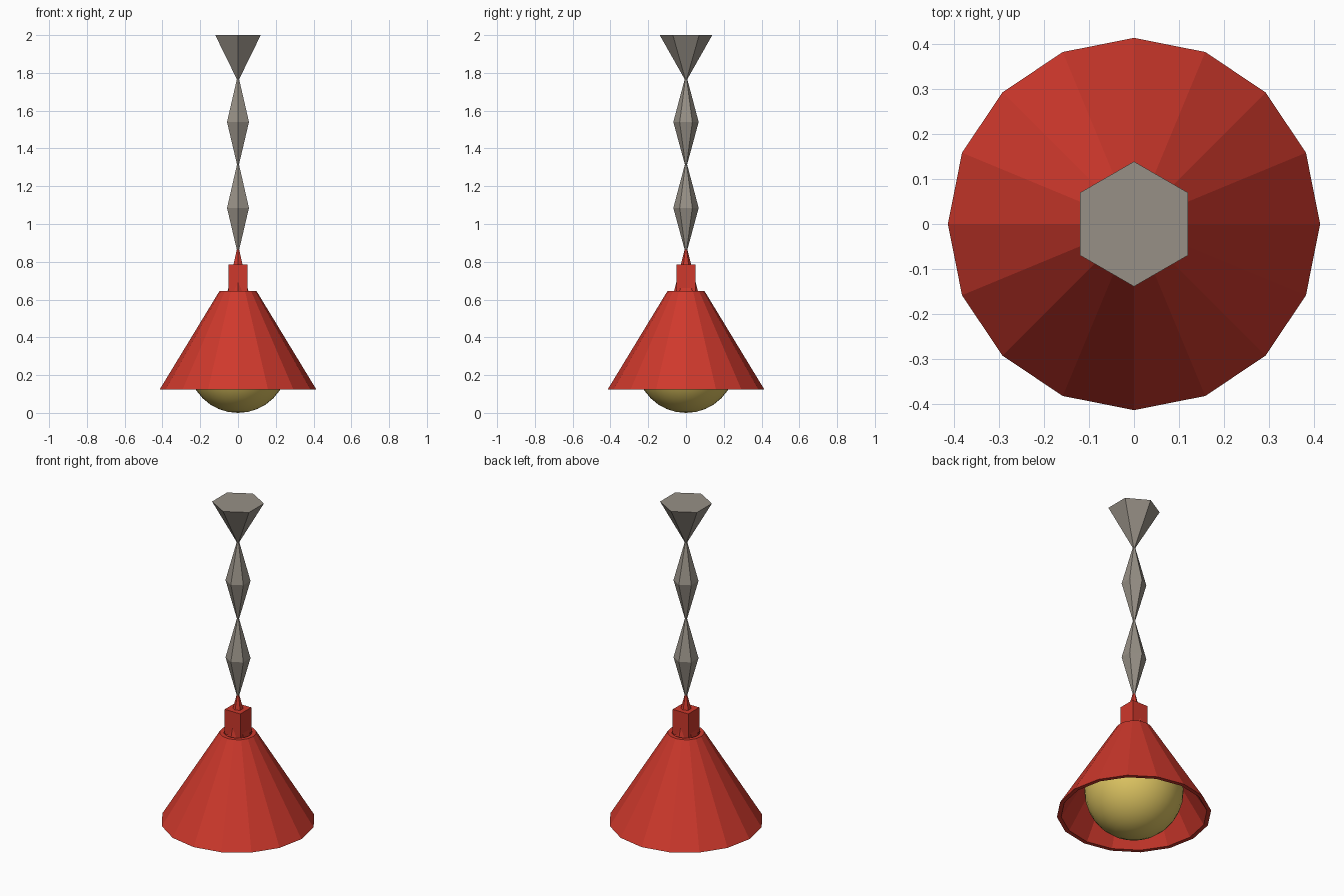
import bpy, bmesh
from math import sin, cos, pi

if "Cube" in bpy.data.objects:
    bpy.data.objects.remove(bpy.data.objects["Cube"])


def material(name, color):
    m = bpy.data.materials.new(name)
    m.diffuse_color = (*color, 1)
    m.use_nodes = True
    m.node_tree.nodes["Principled BSDF"].inputs["Base Color"].default_value = m.diffuse_color
    return m


RED = material("red_enamel", (0.62, 0.04, 0.025))
YELLOW = material("warm_glass", (0.72, 0.55, 0.12))
GREY = material("warm_grey", (0.31, 0.28, 0.24))


def lathe(name, profile, sides, mat, closed=False):
    """Flat-sided turned shape from (radius, z) points; first vertex on +y."""
    bm = bmesh.new()
    rings = [[bm.verts.new((r * sin(2 * pi * i / sides), r * cos(2 * pi * i / sides), z))
              for i in range(sides)] for r, z in profile]
    pairs = list(zip(rings, rings[1:]))
    if closed:
        pairs.append((rings[-1], rings[0]))
    else:
        bm.faces.new(rings[0])
        bm.faces.new(rings[-1])
    for a, b in pairs:
        for i in range(sides):
            j = (i + 1) % sides
            bm.faces.new((a[i], a[j], b[j], b[i]))
    bmesh.ops.recalc_face_normals(bm, faces=bm.faces)
    me = bpy.data.meshes.new(name)
    bm.to_mesh(me)
    bm.free()
    ob = bpy.data.objects.new(name, me)
    me.materials.append(mat)
    bpy.context.collection.objects.link(ob)
    return ob


# Ceiling canopy
PINCH, BULGE = 0.006, 0.067
lathe("canopy", [(0.139, 2.0), (PINCH, 1.765)], 6, GREY)

# Faceted stem links
for n, top in enumerate((1.77, 1.315)):
    lathe(f"stem_link_{n + 1}",
          [(PINCH, top), (BULGE, top - 0.23), (PINCH, top - 0.455)], 6, GREY)

# Red socket link running down into the shade
lathe("socket_link", [(PINCH, 0.87), (BULGE, 0.63), (PINCH, 0.41)], 6, RED)

# Square collar
bpy.ops.mesh.primitive_cube_add(size=1, location=(0, 0, 0.713))
collar = bpy.context.object
collar.name = "collar"
collar.scale = (0.102, 0.102, 0.145)
collar.data.materials.append(RED)

# Conical shade with wall thickness
lathe("shade", [(0.098, 0.645), (0.414, 0.125), (0.391, 0.125), (0.075, 0.645)],
      16, RED, closed=True)

# Round bulb
bpy.ops.mesh.primitive_uv_sphere_add(segments=32, ring_count=16, radius=0.265,
                                     location=(0, 0, 0.265))
bulb = bpy.context.object
bulb.name = "bulb"
bulb.data.materials.append(YELLOW)
bpy.ops.object.shade_smooth()
